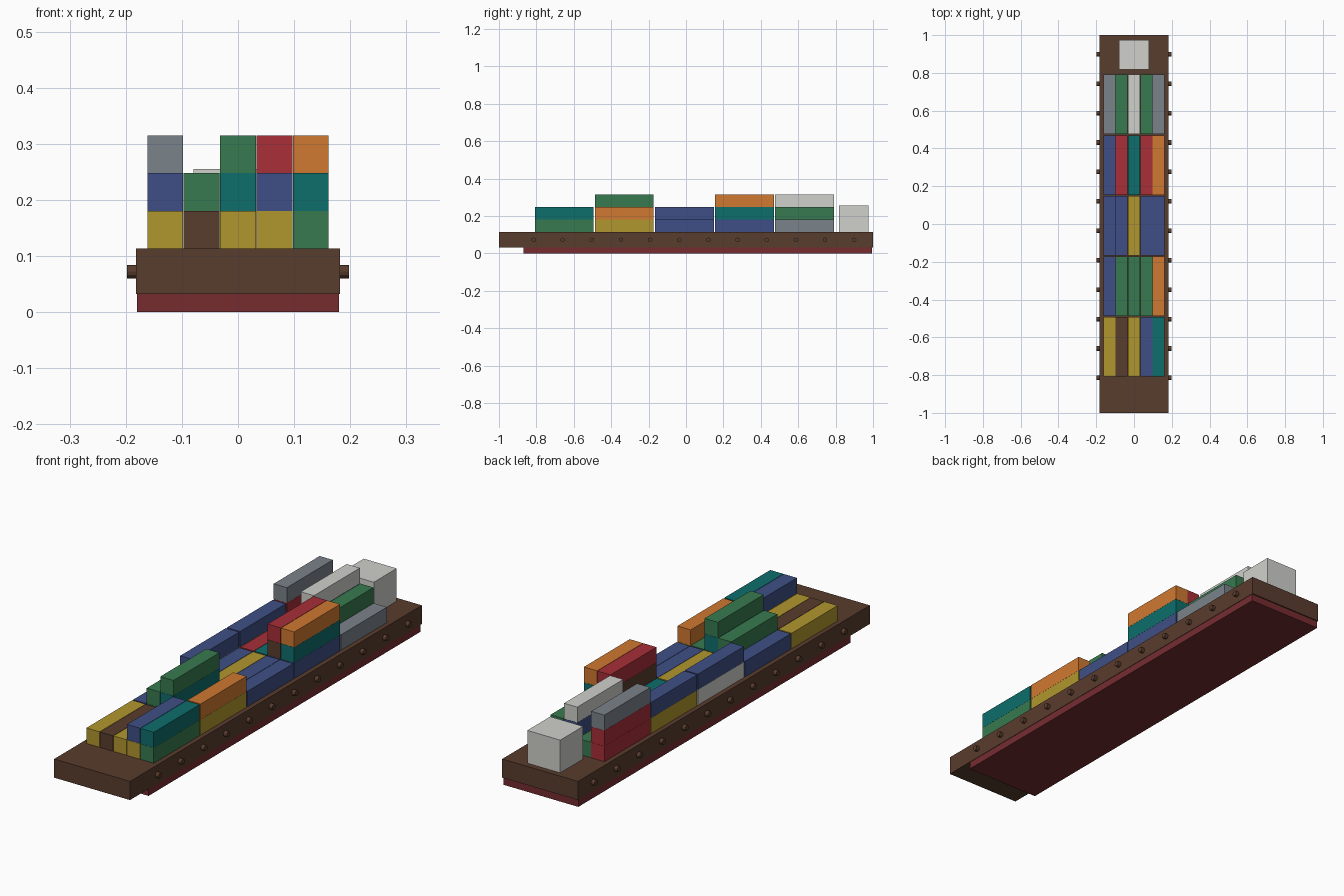
import bpy, bmesh, math
from mathutils import Matrix, Vector

cube = bpy.data.objects.get("Cube")
if cube:
    bpy.data.objects.remove(cube, do_unlink=True)


def material(name, hex_code):
    srgb = [int(hex_code[i:i + 2], 16) / 255 for i in (0, 2, 4)]
    color = [((c + 0.055) / 1.055) ** 2.4 for c in srgb] + [1]
    mat = bpy.data.materials.new(name)
    mat.diffuse_color = color
    mat.use_nodes = True
    mat.node_tree.nodes["Principled BSDF"].inputs["Base Color"].default_value = color
    return mat


MATS = {
    "N": material("dark brown", "593C2D"),
    "H": material("hull red", "762C30"),
    "A": material("steel grey", "7A828A"),
    "G": material("green", "387A50"),
    "W": material("off white", "D0D0CC"),
    "B": material("blue", "3F4F86"),
    "R": material("red", "A82E38"),
    "T": material("teal", "0D6E6C"),
    "O": material("orange", "D07830"),
    "Y": material("mustard yellow", "B0962E"),
}


def finish(name, bm, key):
    mesh = bpy.data.meshes.new(name)
    bm.to_mesh(mesh)
    bm.free()
    mesh.materials.append(MATS[key])
    obj = bpy.data.objects.new(name, mesh)
    bpy.context.collection.objects.link(obj)
    return obj


def box(name, key, x, y, z):
    """Box spanning the given (low, high) pairs."""
    bm = bmesh.new()
    bmesh.ops.create_cube(bm, size=1)
    for v in bm.verts:
        v.co = Vector(pair[0] if c < 0 else pair[1] for c, pair in zip(v.co, (x, y, z)))
    return finish(name, bm, key)


# Hull, with the bow overhanging the lower part
DECK = 0.113
box("lower_hull", "H", (-0.18, 0.18), (-0.87, 0.995), (0, 0.034))
box("upper_hull", "N", (-0.182, 0.182), (-1, 1), (0.032, DECK))

# Deckhouse at the stern
box("deckhouse", "W", (-0.079, 0.079), (0.818, 0.975), (DECK, 0.255))

# Round fenders along both sides
for side, sign in (("right", -1), ("left", 1)):
    bm = bmesh.new()
    for i in range(12):
        place = Matrix.Translation((sign * 0.188, -0.815 + i * 0.1558, 0.072))
        bmesh.ops.create_cone(bm, cap_ends=True, segments=12, radius1=0.012, radius2=0.012,
                              depth=0.02, matrix=place @ Matrix.Rotation(math.pi / 2, 4, "Y"))
    finish(side + "_fenders", bm, "N")

# Container stacks: rows from bow to stern, columns across, letters from bottom to top
ROWS = [
    "Y N Y YB GT",
    "B GG GTG G YO",
    "WB B Y B B",
    "YB R T BNR BTO",
    "RRA G GBW GG A",
]
for r, row in enumerate(ROWS):
    y = -0.651 + r * 0.321
    for c, stack in enumerate(row.split()):
        x = (c - 2) * 0.065
        for t, key in enumerate(stack):
            z = DECK + t * 0.0675
            box(f"container_{r + 1}_{c + 1}_{t + 1}", key, (x - 0.0317, x + 0.0317),
                (y - 0.1575, y + 0.1575), (z, z + 0.067))
